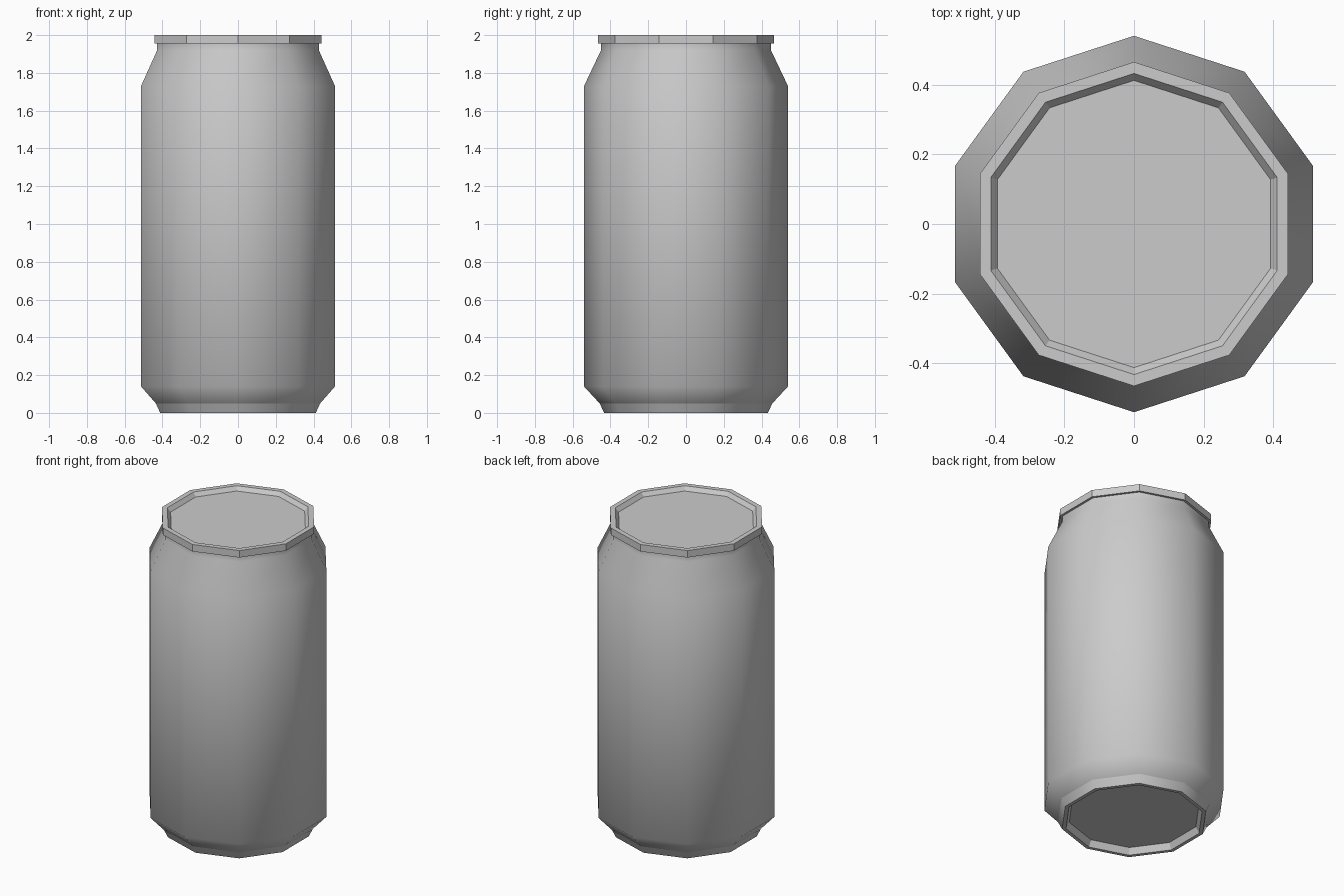
import bpy
from math import pi, cos, sin

if "Cube" in bpy.data.objects:
    bpy.data.objects.remove(bpy.data.objects["Cube"])

SIDES = 10


def lathe(name, profile, smooth=False, cap=False):
    """Revolve (radius, z) points, ordered so faces point outward; optionally cap the last ring."""
    verts, faces = [], []
    for r, z in profile:
        for i in range(SIDES):
            a = pi / 2 + 2 * pi * i / SIDES
            verts.append((r * cos(a), r * sin(a), z))
    for k in range(len(profile) - 1):
        for i in range(SIDES):
            j = (i + 1) % SIDES
            lo, hi = k * SIDES, (k + 1) * SIDES
            faces.append((lo + i, lo + j, hi + j, hi + i))
    if cap:
        last = (len(profile) - 1) * SIDES
        faces.append(tuple(range(last, last + SIDES)))
    mesh = bpy.data.meshes.new(name)
    mesh.from_pydata(verts, [], faces)
    for p in mesh.polygons:
        p.use_smooth = smooth
    obj = bpy.data.objects.new(name, mesh)
    bpy.context.collection.objects.link(obj)
    return obj


# Smooth can wall with tapered foot and shoulder
lathe("can_body", [(0.457, 0.05), (0.54, 0.14), (0.54, 1.73),
                   (0.45, 1.92), (0.45, 1.955)], smooth=True)

# Foot skirt
lathe("foot_skirt", [(0.433, 0), (0.457, 0.05)], smooth=True)

# Raised rim stepping down to the recessed lid
lathe("rim_and_lid", [(0.45, 1.955), (0.465, 1.955), (0.465, 2.0),
                      (0.432, 2.0), (0.412, 1.975)], cap=True)

# Recessed underside (profile runs inward, flipped to face down)
base = lathe("recessed_base", [(0.433, 0), (0.41, 0), (0.39, 0.04)], cap=True)
base.data.flip_normals()
